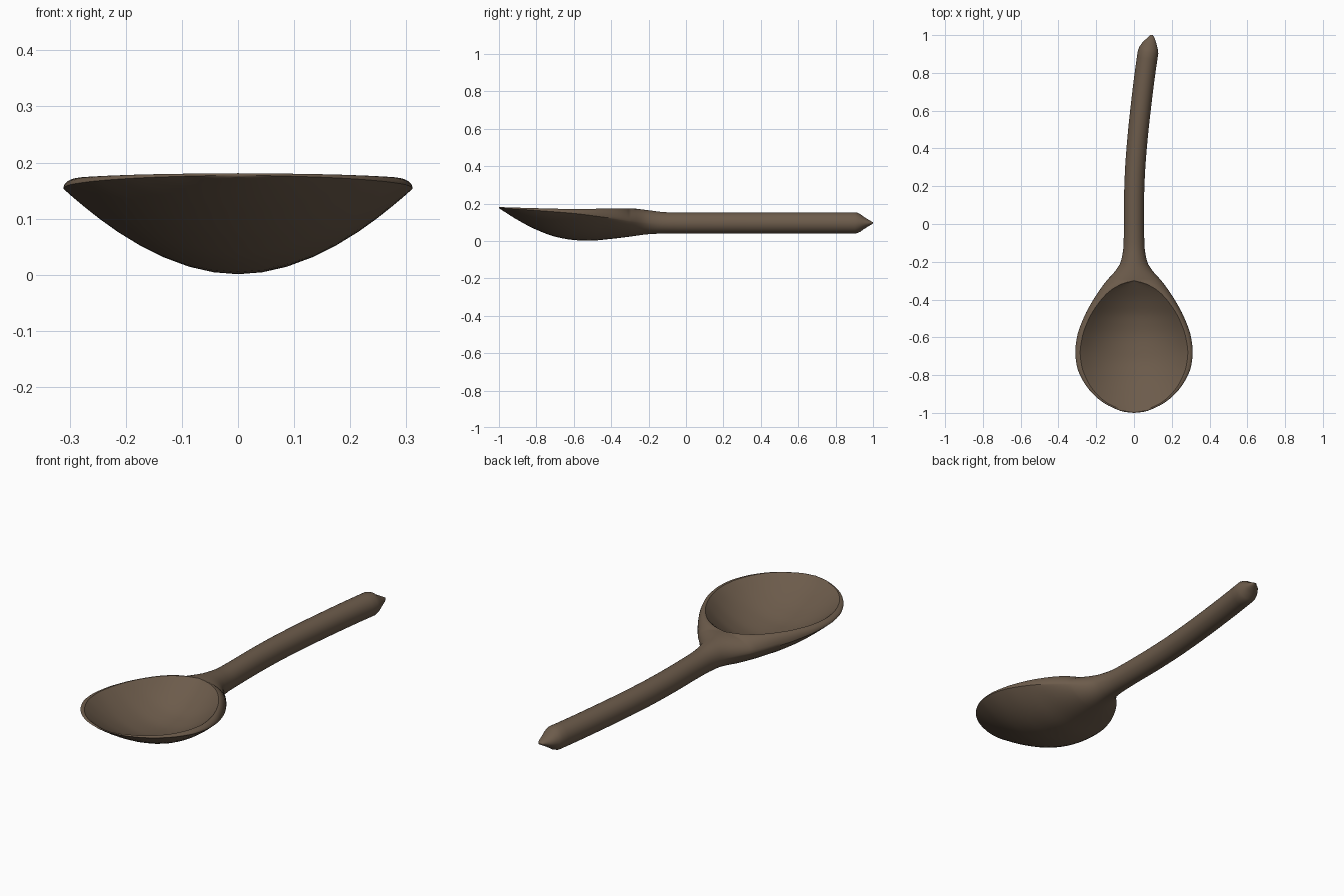
import bpy, bmesh, math

if "Cube" in bpy.data.objects:
    bpy.data.objects.remove(bpy.data.objects["Cube"])


def curve(keys):
    """Smooth (monotone cubic) interpolation through (y, value) pairs."""
    xs, vs = [k[0] for k in keys], [k[1] for k in keys]
    d = [(vs[i + 1] - vs[i]) / (xs[i + 1] - xs[i]) for i in range(len(xs) - 1)]
    m = [d[0]] + [0 if a * b <= 0 else 2 * a * b / (a + b) for a, b in zip(d, d[1:])] + [d[-1]]

    def f(y):
        if y <= xs[0]:
            return vs[0]
        if y >= xs[-1]:
            return vs[-1]
        i = max(j for j in range(len(xs) - 1) if xs[j] <= y)
        h = xs[i + 1] - xs[i]
        t = (y - xs[i]) / h
        return ((2*t**3 - 3*t*t + 1) * vs[i] + (t**3 - 2*t*t + t) * h * m[i]
                + (3*t*t - 2*t**3) * vs[i + 1] + (t**3 - t*t) * h * m[i + 1])
    return f


# Profiles along the spoon, bowl tip at y = -1
width = curve([(-1, 0), (-.995, .05), (-.98, .095), (-.95, .155), (-.9, .217), (-.83, .27),
               (-.75, .303), (-.68, .311), (-.6, .302), (-.5, .268), (-.4, .215), (-.3, .145),
               (-.25, .1), (-.2, .07), (-.12, .056), (0, .053), (.91, .054), (.95, .04),
               (.98, .023), (1, .007)])
inner = curve([(-.997, 0), (-.99, .05), (-.975, .085), (-.95, .138), (-.9, .198), (-.83, .247),
               (-.75, .277), (-.68, .285), (-.6, .274), (-.5, .238), (-.4, .173), (-.35, .122),
               (-.315, .06), (-.3, 0)])
side_z = curve([(-1, .177), (-.8, .163), (-.6, .147), (-.4, .122), (-.2, .098), (-.1, .096), (1, .096)])
bottom_z = curve([(-1, .175), (-.9, .112), (-.8, .06), (-.7, .023), (-.6, .005), (-.52, .001),
                  (-.4, .011), (-.3, .023), (-.2, .036), (-.1, .04), (.91, .04), (.955, .066),
                  (.985, .084), (1, .093)])
top_z = curve([(-1, .181), (-.8, .175), (-.6, .171), (-.3, .174), (-.2, .164), (-.1, .153), (0, .152),
               (.91, .153), (.955, .126), (.985, .108), (1, .099)])
floor_z = curve([(-1, .181), (-.97, .165), (-.9, .125), (-.8, .08), (-.7, .053), (-.6, .045),
                 (-.5, .06), (-.4, .105), (-.35, .138), (-.3, .174)])
power = curve([(-.45, 2), (-.15, 1)])
bend = curve([(-1, 0), (.1, 0), (.25, .004), (.4, .014), (.6, .034), (.9, .073), (1, .092)])


def section(y):
    """Closed cross-section: underside, rim shoulder, hollow."""
    w, wi, zs, zt, zf, zb = (f(y) for f in (width, inner, side_z, top_z, floor_z, bottom_z))
    half = []
    for i in range(11):                      # underside
        t = i / 10 * math.pi / 2
        half.append((w * math.sin(t), zs - (zs - zb) * max(0, math.cos(t)) ** power(y)))
    for i in range(1, 9):                    # shoulder up to the rim
        t = i / 8 * math.pi / 2
        half.append((wi + (w - wi) * math.cos(t), zs + (zt - zs) * math.sin(t)))
    for i in range(7, -1, -1):               # hollow
        s = i / 8
        half.append((wi * s, zf + (zt - zf) * s * s if wi > 0 else zt))
    ring = half + [(-x, z) for x, z in half[-2:0:-1]]
    slope = (bend(y + .01) - bend(y - .01)) / .02 if .1 < y < .97 else 0
    return [(bend(y) + x, y - x * slope, z) for x, z in ring]


# Stations, closer together around the bowl tip and handle end
ys = [-1 + .9 * (i / 50) ** 1.6 for i in range(51)]
ys += [-.1 + 1.01 * i / 30 for i in range(1, 31)] + [.93, .95, .965, .98, .99, 1]
ys += [-.3, -.308]
ys.sort()

bm = bmesh.new()
rings = [[bm.verts.new(p) for p in section(y)] for y in ys]
n = len(rings[0])
for a, b in zip(rings, rings[1:]):
    for i in range(n):
        j = (i + 1) % n
        bm.faces.new((a[i], a[j], b[j], b[i]))
bm.faces.new(rings[0])
bm.faces.new(rings[-1])
bmesh.ops.remove_doubles(bm, verts=bm.verts, dist=.0004)
bmesh.ops.dissolve_degenerate(bm, edges=bm.edges, dist=.0001)
bmesh.ops.recalc_face_normals(bm, faces=bm.faces)
mesh = bpy.data.meshes.new("spoon")
bm.to_mesh(mesh)
bm.free()

spoon = bpy.data.objects.new("spoon", mesh)
bpy.context.collection.objects.link(spoon)
wood = bpy.data.materials.new("dark wood")
wood.diffuse_color = (.15, .105, .07, 1)
wood.use_nodes = True
wood.node_tree.nodes["Principled BSDF"].inputs["Base Color"].default_value = wood.diffuse_color
mesh.materials.append(wood)
bpy.context.view_layer.objects.active = spoon
spoon.select_set(True)
bpy.ops.object.shade_smooth_by_angle(angle=math.radians(35))
